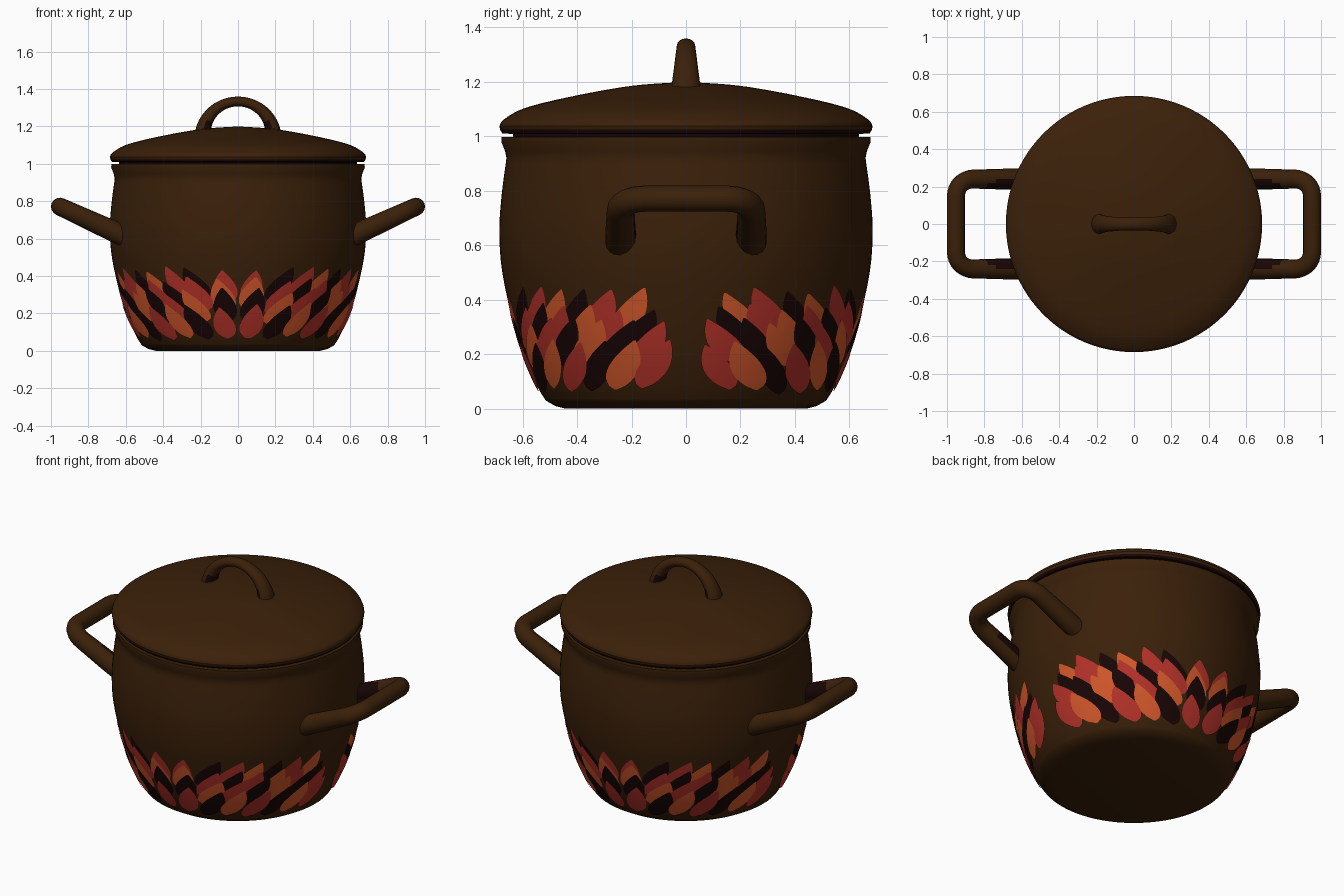
import bpy, bmesh, math, random
from mathutils import Vector

if "Cube" in bpy.data.objects:
    bpy.data.objects.remove(bpy.data.objects["Cube"])

random.seed(4)


def material(name, rgb):
    m = bpy.data.materials.new(name)
    m.diffuse_color = (*rgb, 1)
    m.use_nodes = True
    m.node_tree.nodes["Principled BSDF"].inputs["Base Color"].default_value = m.diffuse_color
    return m


BROWN = material("brown glaze", (0.043, 0.0145, 0.0028))
DARK = material("dark maroon", (0.0095, 0.0015, 0.0015))
RED = material("leaf red", (0.450, 0.031, 0.022))
ORANGE = material("leaf orange", (0.640, 0.095, 0.023))


def finish(bm, name, mats, angle=35):
    me = bpy.data.meshes.new(name)
    bm.to_mesh(me)
    bm.free()
    ob = bpy.data.objects.new(name, me)
    bpy.context.collection.objects.link(ob)
    for m in mats:
        me.materials.append(m)
    smooth(ob, angle)
    return ob


def smooth(ob, angle):
    bpy.ops.object.select_all(action='DESELECT')
    ob.select_set(True)
    bpy.context.view_layer.objects.active = ob
    bpy.ops.object.shade_smooth_by_angle(angle=math.radians(angle))


def spline(pts, n=6):
    """Catmull-Rom curve through (radius, height) points."""
    p = [Vector(q) for q in pts]
    p = [2 * p[0] - p[1]] + p + [2 * p[-1] - p[-2]]
    out = []
    for a, b, c, d in zip(p, p[1:], p[2:], p[3:]):
        for k in range(n):
            t = k / n
            out.append(0.5 * (2*b + (c-a)*t + (2*a-5*b+4*c-d)*t*t + (3*b-a-3*c+d)*t**3))
    return out + [p[-2]]


def lathe(profile, name, mats, rule=None, segments=96):
    bm = bmesh.new()
    vs = [bm.verts.new((r, 0, z)) for r, z in profile]
    es = [bm.edges.new(e) for e in zip(vs, vs[1:])]
    bmesh.ops.spin(bm, geom=vs + es, cent=(0, 0, 0), axis=(0, 0, 1),
                   angle=2 * math.pi, steps=segments)
    bmesh.ops.remove_doubles(bm, verts=bm.verts, dist=1e-5)
    bmesh.ops.recalc_face_normals(bm, faces=bm.faces)
    if rule:
        for f in bm.faces:
            f.material_index = rule(f.calc_center_median(), f.normal)
    return finish(bm, name, mats)


def tube(path, name, rule, scale_y=1.0):
    """Round tube along (x, y, z, radius) points; rule picks the dark faces."""
    cu = bpy.data.curves.new(name, 'CURVE')
    cu.dimensions = '3D'
    cu.bevel_depth = 1.0
    cu.bevel_resolution = 6
    cu.use_fill_caps = True
    sp = cu.splines.new('POLY')
    sp.points.add(len(path) - 1)
    for p, (x, y, z, r) in zip(sp.points, path):
        p.co = (x, y, z, 1)
        p.radius = r
    ob = bpy.data.objects.new(name, cu)
    bpy.context.collection.objects.link(ob)
    bpy.ops.object.select_all(action='DESELECT')
    ob.select_set(True)
    bpy.context.view_layer.objects.active = ob
    bpy.ops.object.convert(target='MESH')
    ob = bpy.context.view_layer.objects.active
    me = ob.data
    me.materials.clear()
    me.materials.append(BROWN)
    me.materials.append(DARK)
    for v in me.vertices:
        v.co.y *= scale_y
    for f in me.polygons:
        f.material_index = int(rule(f.center, f.normal))
    smooth(ob, 50)


# Pot body: bulging wall, flared rim, hollow inside
WALL = spline([(0.515, 0.03), (0.547, 0.085), (0.60, 0.21), (0.645, 0.36), (0.677, 0.52),
               (0.685, 0.66), (0.676, 0.79), (0.659, 0.92)])
lathe([(0, 0), (0.44, 0), (0.48, 0.01)] + [tuple(p) for p in WALL]
      + [(0.664, 0.945), (0.678, 0.98), (0.677, 0.998), (0.62, 0.998), (0.61, 0.9),
         (0.61, 0.5), (0.5, 0.1), (0.42, 0.05), (0, 0.05)], "pot_body", [BROWN])

# Lid: domed top, dark underside and seat
DOME = spline([(0.685, 1.037), (0.668, 1.062), (0.59, 1.104), (0.42, 1.146),
               (0.2, 1.185), (0, 1.2)])
lathe([(0, 0.985), (0.612, 0.985), (0.635, 0.999), (0.635, 1.008), (0.675, 1.011), (0.682, 1.024)]
      + [tuple(p) for p in DOME], "lid", [BROWN, DARK],
      lambda c, n: int(c.z < 1.019))

# Lid handle: arch, dark at the inside of its feet
arch = []
for k in range(33):
    a = math.pi * k / 32
    s = math.sin(a)
    arch.append((0.188 * math.cos(a), 0, 1.15 + 0.183 * s, 0.044 - 0.018 * s))
tube(arch, "lid_handle", lambda c, n: c.z < 1.228 and n.x * c.x < -0.03, 1.3)

# Side handles: rising rounded loops, dark on the inside of the legs
for side, name in ((1, "right_handle"), (-1, "left_handle")):
    half = [(0.6, 0.24), (0.64, 0.24), (0.68, 0.24), (0.72, 0.24), (0.76, 0.24), (0.8, 0.24)]
    for k in range(9):
        a = math.pi / 2 * (1 - k / 8)
        half.append((0.862 + 0.09 * math.cos(a), 0.15 + 0.09 * math.sin(a)))
    half.append((0.952, 0.05))
    loop = half + [(x, -y) for x, y in reversed(half)]
    tube([(side * x, side * y, 0.655 + 0.46 * (x - 0.7), 0.056 - 0.03 * max(0, x - 0.68))
          for x, y in loop], name,
         lambda c, n: abs(c.x) < 0.8 and n.z > -0.4
         and n.y * (1 if c.y > 0 else -1) < (0.0 if abs(c.x) < 0.72 else -0.35))


# Painted leaves: thin curved plates following the wall
def wall_radius(z):
    for a, b in zip(WALL, WALL[1:]):
        if a.y <= z <= b.y:
            return a.x + (b.x - a.x) * (z - a.y) / (b.y - a.y)
    return WALL[0].x


def leaf(bm, phi, z0, length, width, lean, lift, mat, turn):
    rows, cols, grid = 12, 4, []
    for j in range(rows + 1):
        t = j / rows
        w = width / 2 * max(0.03, math.sin(math.pi * t ** 0.75)) ** 0.8
        line = []
        for i in range(cols + 1):
            u = lean * t + w * (2 * i / cols - 1)
            z = z0 + length * t
            r = wall_radius(z)
            a = phi + u / r + turn
            r += lift
            line.append(bm.verts.new((r * math.sin(a), -r * math.cos(a), z)))
        grid.append(line)
    for lo, hi in zip(grid, grid[1:]):
        for i in range(cols):
            f = bm.faces.new((lo[i], lo[i + 1], hi[i + 1], hi[i]))
            f.material_index = mat


# Rows from the back layer forward: base height, outermost angle, count,
# colours from the outer end to the middle (0 dark, 1 red, 2 orange)
ROWS = [(0.262, 66, 14, (2, 1, 0, 2, 1, 0, 1)),
        (0.205, 68, 14, (0, 1, 2, 1, 0, 1, 2)),
        (0.150, 71, 14, (1, 0, 2, 0, 1, 2, 0)),
        (0.065, 73, 14, (1, 2, 0, 1, 2, 0, 1))]
specs = []
for row, (z0, limit, count, cols) in enumerate(ROWS):
    for k in range(count):
        f = 2 * k / (count - 1) - 1
        idx = min(k, count - 1 - k)
        col = cols[idx]
        lean = 0.125 * max(-1, min(1, f * 4)) + random.uniform(-0.015, 0.015)
        # dark leaves sit behind their neighbours
        lift = 0.0015 + row * 0.0018 + (0 if col == 0 else 0.0005 + 0.0005 * (k % 2))
        specs.append((math.radians(limit) * f, z0 + random.uniform(-0.012, 0.012),
                      random.uniform(0.165, 0.185), random.uniform(0.115, 0.135),
                      lean, lift, col))
for name, turn in (("front_leaves", 0), ("back_leaves", math.pi)):
    bm = bmesh.new()
    for s in specs:
        leaf(bm, *s, turn)
    finish(bm, name, [DARK, RED, ORANGE])
